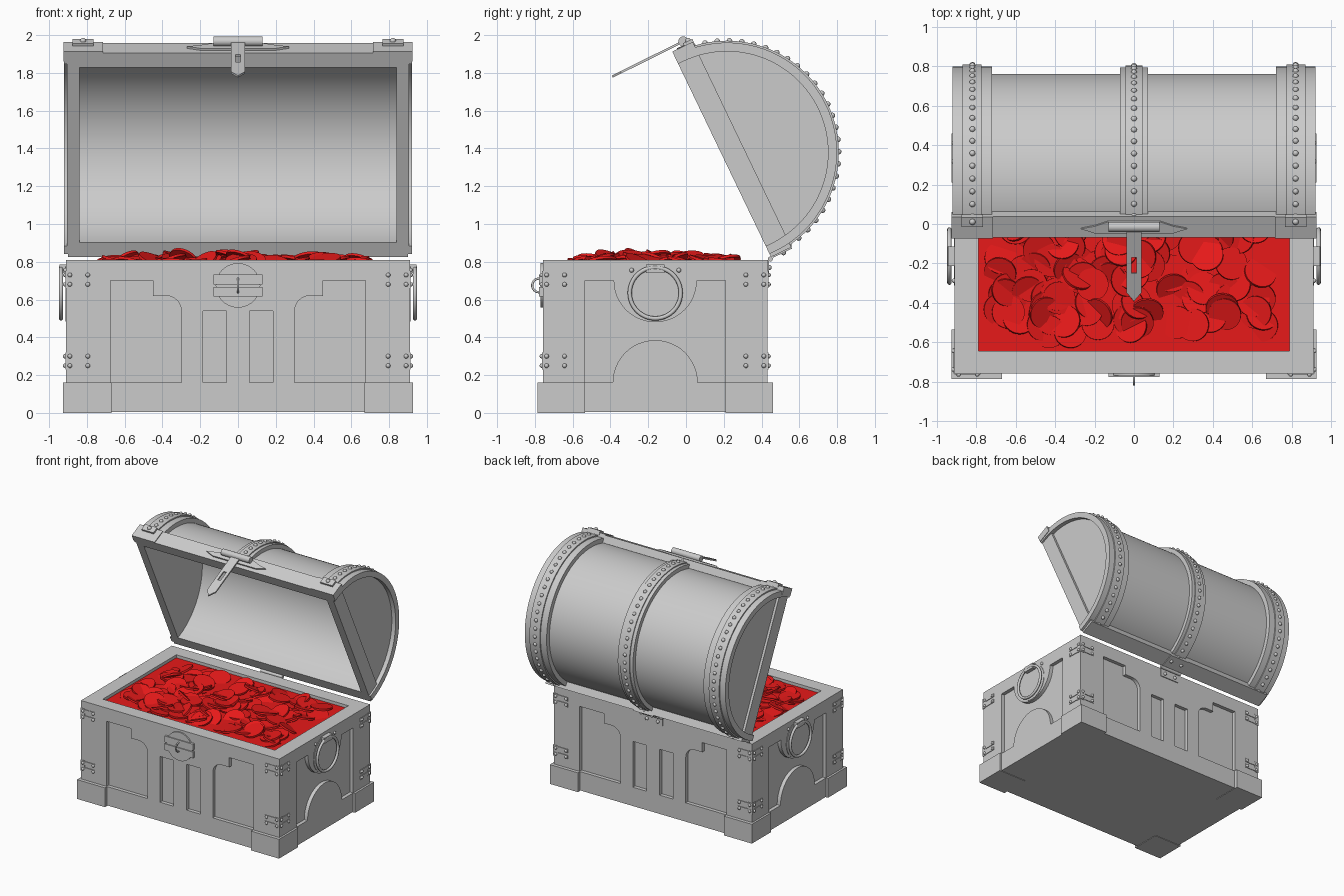
import bpy, bmesh, math, random
from mathutils import Vector, Matrix, Euler

if "Cube" in bpy.data.objects:
    bpy.data.objects.remove(bpy.data.objects["Cube"])

random.seed(7)
CY = -0.163                      # centre of the box in y
UD = Vector((0, -0.433, 0.901))  # lid: from hinge to front edge
HD = Vector((0, 0.901, 0.433))   # lid: outward from its opening
HINGE = Vector((0, 0.45, 0.825))


def lid(x, u, h):
    return HINGE + Vector((x, 0, 0)) + UD * u + HD * h


def finish(name, bm, mat=None):
    bmesh.ops.recalc_face_normals(bm, faces=bm.faces)
    me = bpy.data.meshes.new(name)
    bm.to_mesh(me)
    bm.free()
    ob = bpy.data.objects.new(name, me)
    bpy.context.collection.objects.link(ob)
    if mat:
        me.materials.append(mat)
    return ob


def prism(name, pts, d0, d1, f, mat=None):
    """Extrude a 2D outline between depths d0 and d1; f maps (p, q, d) to space."""
    bm = bmesh.new()
    a = [bm.verts.new(f(p, q, d0)) for p, q in pts]
    b = [bm.verts.new(f(p, q, d1)) for p, q in pts]
    bm.faces.new(a)
    bm.faces.new(b)
    for i in range(len(pts)):
        j = (i + 1) % len(pts)
        bm.faces.new((a[i], a[j], b[j], b[i]))
    return finish(name, bm, mat)


def box(name, x0, x1, y0, y1, z0, z1, f=lambda x, y, z: Vector((x, y, z)), mat=None):
    return prism(name, [(x0, y0), (x1, y0), (x1, y1), (x0, y1)], z0, z1, f, mat)


def arc(cx, cy, r, a0, a1, n):
    return [(cx + r * math.cos(math.radians(a0 + (a1 - a0) * i / n)),
             cy + r * math.sin(math.radians(a0 + (a1 - a0) * i / n))) for i in range(n + 1)]


def rivets(name, spots, r):
    bm = bmesh.new()
    for p in spots:
        bmesh.ops.create_uvsphere(bm, u_segments=12, v_segments=8, radius=r,
                                  matrix=Matrix.Translation(p))
    return finish(name, bm)


def rod(name, p, q, r):
    p, q = Vector(p), Vector(q)
    bm = bmesh.new()
    m = Matrix.Translation((p + q) / 2) @ (q - p).to_track_quat('Z', 'Y').to_matrix().to_4x4()
    bmesh.ops.create_cone(bm, cap_ends=True, segments=20, radius1=r, radius2=r,
                          depth=(q - p).length, matrix=m)
    return finish(name, bm)


def ring(name, loc, R, r):
    bpy.ops.mesh.primitive_torus_add(location=loc, rotation=(0, math.pi / 2, 0), major_radius=R,
                                     minor_radius=r, major_segments=48, minor_segments=12)
    bpy.context.object.name = name


# Box core, rim and feet
box("box_core", -.88, .88, CY - .565, CY + .565, .01, .74)
box("base_slab", -.91, .91, CY - .595, CY + .595, .004, .16)
for s in (-1, 1):
    box("rim_side", s * .79, s * .88, CY - .565, CY + .565, .7, .81)
    box("rim_long", -.79, .79, CY + s * .482, CY + s * .565, .7, .81)
    for t in (-1, 1):
        box("foot", s * .67, s * .927, CY + t * .373, CY + t * .623, 0, .16)

# Raised fretwork on front and back
half = ([(.06, .16), (.06, .54), (.185, .54), (.185, .16), (.30, .16)]
        + arc(.38, .54, .08, 180, 90, 8)
        + [(.45, .62), (.45, .70), (.675, .70), (.675, .16), (.91, .16), (.91, .81)])
comb = half + [(-x, z) for x, z in reversed(half)]
for n, s in (("front", -1), ("back", 1)):
    prism(n + "_fretwork", comb, .56, .595, lambda x, z, d: Vector((x, CY + s * d, z)))

# Raised posts, hanging half disc and arch on the two ends
side = ([(.565, .81), (.565, .16), (.373, .16), (.373, .70)] + arc(0, .70, .22, 0, -180, 24)
        + [(-.373, .70), (-.373, .16), (-.565, .16), (-.565, .81)])
for s in (-1, 1):
    f = lambda t, z, d: Vector((s * d, CY + t, z))
    prism("end_fretwork", side, .875, .91, f)
    prism("end_arch", arc(0, .16, .225, 0, 180, 24), .875, .91, f)
    # Ring handle with its mount
    ring("handle_ring", (s * .937, CY, .635), .135, .011)
    box("handle_mount", s * .905, s * .945, CY - .05, CY + .05, .74, .785)
    prism("handle_plate", arc(0, .635, .15, 0, 360, 40)[:-1], .905, .914, f)
    rivets("handle_rivet", [(s * .913, CY + t, .755) for t in (-.125, .125)], .012)

# Corner brackets with rivets
spots = []
for s in (-1, 1):
    for t in (-1, 1):
        for z in (.705, .275):
            yo, xo = CY + t * .595, s * .91
            for lo, hi, w in ((-.045, .045, .035), (.01, .04, .13), (-.04, -.01, .13)):
                box("corner_bracket", xo - s * w, xo + s * .004, yo - t * w, yo + t * .004,
                    z + lo, z + hi) if w < .1 else None
                if w > .1:
                    box("bracket_prong", xo - s * w, xo, yo - t * .01, yo + t * .005, z + lo, z + hi)
                    box("bracket_prong", xo - s * .01, xo + s * .005, yo - t * w, yo, z + lo, z + hi)
            for dz in (-.025, .025):
                for w in (.02, .115):
                    spots += [(xo - s * w, yo + t * .005, z + dz), (xo + s * .005, yo - t * w, z + dz)]
rivets("bracket_rivets", spots, .012)

# Lock plate and staple
front = lambda x, z, d: Vector((x, CY - .59 - d, z))
prism("lock_plate", arc(0, .675, .118, 0, 360, 40)[:-1], 0, .016, front)
for z in (.615, .68):
    box("lock_bar", -.13, .13, z, z + .052, 0, .024, front)
ring("lock_staple", (0, CY - .615, .675), .036, .006)

# Lid barrel, bands and ends
UC, HC = .6, .03


def band(name, x0, x1, r0, r1, a0=0):
    pts = [(UC + r1, 0)] + arc(UC, HC, r1, a0, 180 - a0, 56) + [(UC - r1, 0), (UC - r0, 0)]
    pts += arc(UC, HC, r0, 180, 0, 56) + [(UC + r0, 0)]
    return prism(name, pts, x0, x1, lambda u, h, x: lid(x, u, h))


band("lid_barrel", -.86, .86, .515, .545)
band("middle_band", -.07, .07, .54, .578)
band("middle_strip", -.042, .042, .57, .586)
for s in (-1, 1):
    band("end_band", s * .72, s * .92, .535, .582)
    band("end_strip", s * .775, s * .87, .575, .592)
    prism("lid_end", [(UC + .54, 0)] + arc(UC, HC, .54, 0, 180, 48) + [(UC - .54, 0)],
          s * .84, s * .885, lambda u, h, x: lid(x, u, h))
    box("lid_end_rail", s * .84, s * .905, .02, 1.18, 0, .12, lid)
    box("band_end_plate", s * .715, s * .925, 1.15, 1.207, 0, .12, lid)
    box("band_clasp", s * .765, s * .875, 1.19, 1.222, .07, .125, lid)
    rivets("clasp_rivet", [lid(s * .82, 1.222, .1)], .016)
box("lid_front_rail", -.9, .9, 1.14, 1.2, 0, .12, lid)
box("lid_back_rail", -.9, .9, 0, .06, 0, .12, lid)
rivets("band_rivets", [lid(x, UC + r * math.cos(a), HC + r * math.sin(a))
                       for x, r in ((-.82, .591), (0, .585), (.82, .591))
                       for a in [math.radians(8 + 164 * i / 26) for i in range(27)]], .015)

# Hasp: wing plate, hinge barrel and slotted strap
wing = [(-.27, .055), (-.2, .03), (.2, .03), (.27, .055), (.2, .07), (.13, .095), (-.13, .095), (-.2, .07)]
prism("hasp_plate", wing, 1.195, 1.212, lambda x, h, u: lid(x, u, h))
rod("hasp_barrel", (-.13, -.015, 1.967), (.13, -.015, 1.967), .026)
p0, p1 = Vector((0, -.015, 1.967)), Vector((0, -.39, 1.78))
along = (p1 - p0).normalized()
up = Vector((0, along.z, -along.y))
L = (p1 - p0).length
for s in (-1, 1):
    strap = [(0, 0), (.038, 0), (.038, L - .05), (0, L), (0, .26), (.013, .26), (.013, .17), (0, .17)]
    prism("hasp_strap", strap, -.006, .006,
          lambda x, a, d: p0 + Vector((s * x, 0, 0)) + along * a + up * d)

# Rear hinge
rod("hinge_barrel", (-.1, .447, .815), (.1, .447, .815), .013)
box("hinge_leaf", -.09, .09, CY + .59, CY + .602, .74, .81)
box("hinge_lid_leaf", -.09, .09, -.008, .02, .01, .12, lid)
rivets("hinge_rivets", [(x, CY + .603, .77) for x in (-.05, .05)]
       + [lid(x, -.008, .07) for x in (-.05, .05)], .014)

# Treasure: filled bed and loose coins
red = bpy.data.materials.new("coin_red")
red.diffuse_color = (.8, .01, .01, 1)
red.use_nodes = True
red.node_tree.nodes["Principled BSDF"].inputs["Base Color"].default_value = red.diffuse_color
box("coin_bed", -.79, .79, CY - .482, CY + .482, .73, .785, mat=red)
bm = bmesh.new()
for i in range(130):
    x, y = random.uniform(-.68, .68), random.uniform(-.55, .22)
    mound = 1 - max(abs(x) / .7, abs(y - CY) / .42) ** 2
    tilt = Euler((random.gauss(0, .22), random.gauss(0, .22), 0)).to_matrix().to_4x4()
    z = .785 + random.uniform(0, .012 + .035 * max(mound, 0))
    bmesh.ops.create_cone(bm, cap_ends=True, segments=28, radius1=.083, radius2=.083, depth=.014,
                          matrix=Matrix.Translation((x, y, z)) @ tilt)
finish("coins", bm, red)

# Smooth the round parts, keep hard edges
bpy.ops.object.select_all(action='SELECT')
bpy.context.view_layer.objects.active = bpy.data.objects["lid_barrel"]
bpy.ops.object.shade_smooth_by_angle(angle=math.radians(35))
